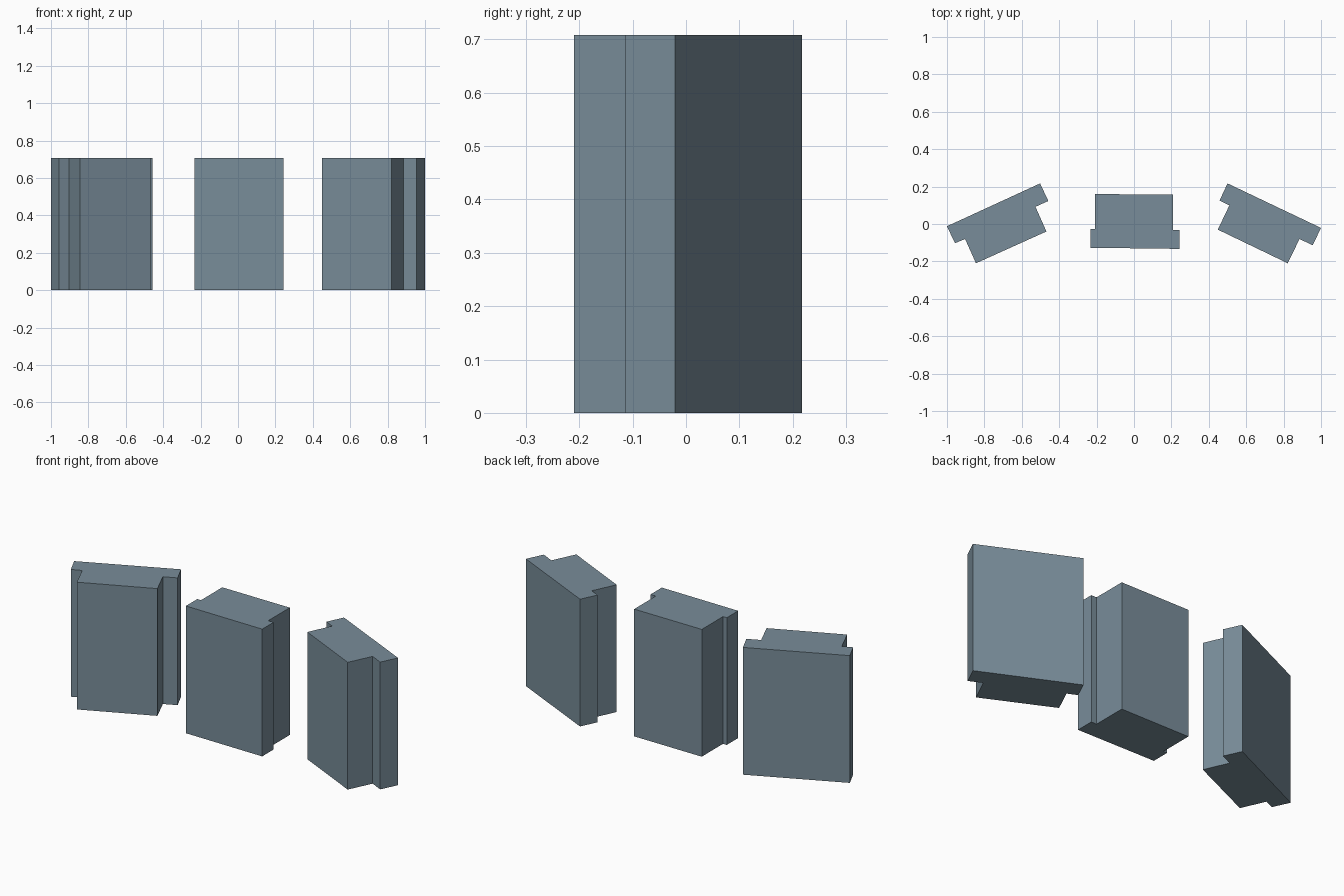
import bpy, bmesh

if "Cube" in bpy.data.objects:
    bpy.data.objects.remove(bpy.data.objects["Cube"])

HEIGHT = 0.708

mat = bpy.data.materials.new("slate blue grey")
mat.diffuse_color = (0.19, 0.265, 0.32, 1)
mat.use_nodes = True
mat.node_tree.nodes["Principled BSDF"].inputs["Base Color"].default_value = mat.diffuse_color


def extrude_profile(name, points):
    """Extrude a ground-plan outline straight up."""
    bm = bmesh.new()
    base = bm.faces.new([bm.verts.new((x, y, 0)) for x, y in points])
    top = bmesh.ops.extrude_face_region(bm, geom=[base])["geom"]
    bmesh.ops.translate(bm, vec=(0, 0, HEIGHT),
                        verts=[v for v in top if isinstance(v, bmesh.types.BMVert)])
    bmesh.ops.recalc_face_normals(bm, faces=bm.faces)
    mesh = bpy.data.meshes.new(name)
    bm.to_mesh(mesh)
    bm.free()
    mesh.materials.append(mat)
    obj = bpy.data.objects.new(name, mesh)
    bpy.context.collection.objects.link(obj)
    return obj


# Left block, flange at the back, turned outward
extrude_profile("left_block", [
    (-1.0, -0.012), (-0.957, -0.103), (-0.903, -0.08), (-0.845, -0.21),
    (-0.468, -0.04), (-0.527, 0.092), (-0.458, 0.123), (-0.502, 0.217)])

# Middle block, flange at the front
extrude_profile("middle_block", [
    (-0.232, -0.127), (0.242, -0.133), (0.242, -0.033), (0.209, -0.033),
    (0.209, 0.157), (-0.209, 0.16), (-0.209, -0.027), (-0.232, -0.027)])

# Right block, flange at the back, turned outward
extrude_profile("right_block", [
    (0.448, -0.03), (0.822, -0.21), (0.885, -0.08), (0.955, -0.114),
    (1.0, -0.021), (0.5, 0.217), (0.457, 0.125), (0.51, 0.1)])
